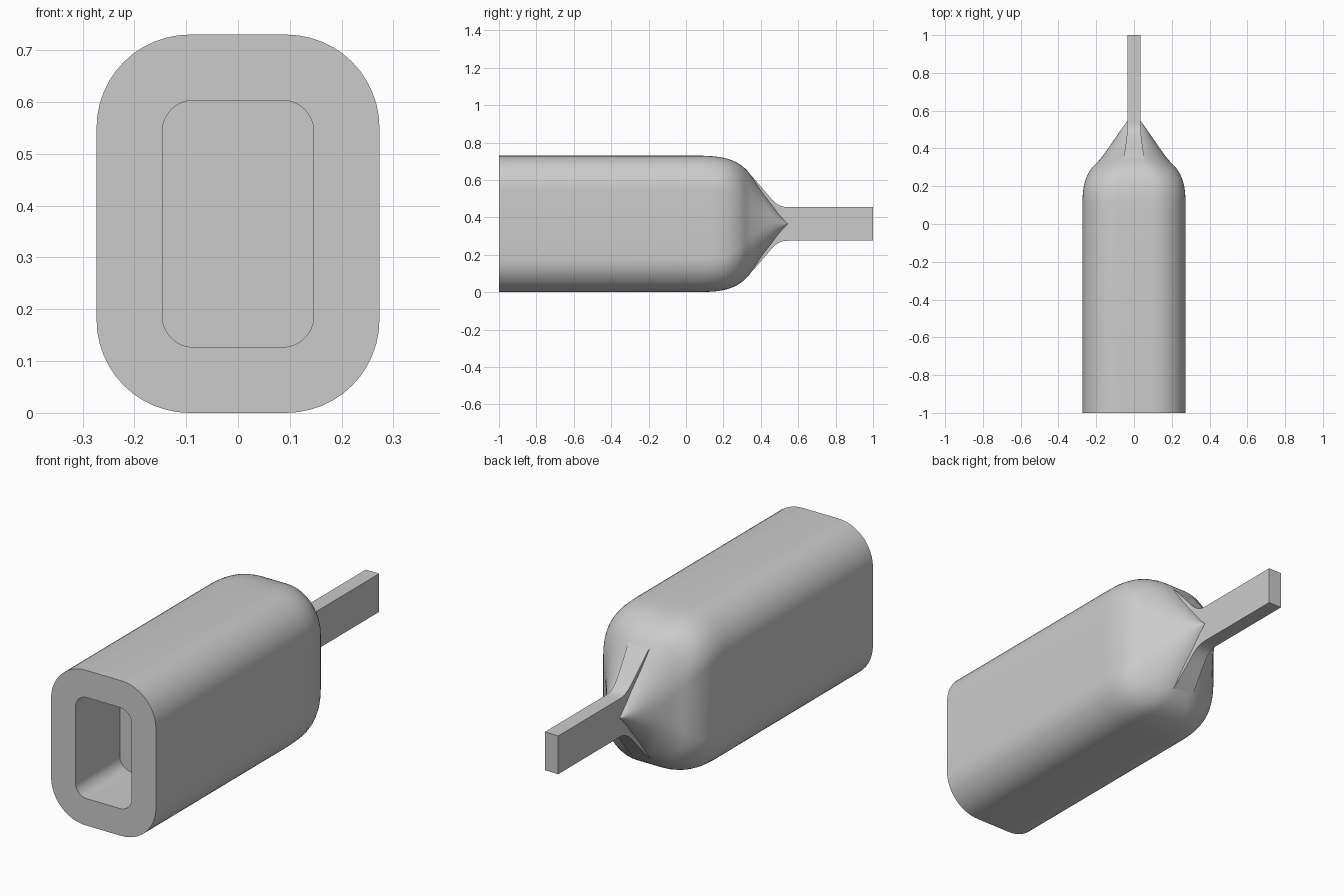
import bpy, bmesh, math

cube = bpy.data.objects.get("Cube")
if cube:
    bpy.data.objects.remove(cube, do_unlink=True)

MID_Z = 0.365

grey = bpy.data.materials.new("light grey")
grey.use_nodes = True
grey.diffuse_color = (0.6, 0.6, 0.6, 1)
grey.node_tree.nodes["Principled BSDF"].inputs["Base Color"].default_value = (0.6, 0.6, 0.6, 1)


def ring(y, w, h, rx, ry, seg):
    """Rectangle of half sizes w, h with elliptical corners, across the y axis."""
    pts = []
    for q, (sx, sz) in enumerate([(1, 1), (-1, 1), (-1, -1), (1, -1)]):
        for i in range(seg + 1):
            a = (q + i / seg) * math.pi / 2 if seg else 0
            cx = rx * math.cos(a) if seg else rx * sx
            cz = ry * math.sin(a) if seg else ry * sz
            pts.append((sx * (w - rx) + cx, y, MID_Z + sz * (h - ry) + cz))
    return pts


def loft(name, sections, seg):
    """Skin the sections in order and cap both ends."""
    bm = bmesh.new()
    rings = [[bm.verts.new(p) for p in ring(*s, seg)] for s in sections]
    n = len(rings[0])
    for a, b in zip(rings, rings[1:]):
        for i in range(n):
            j = (i + 1) % n
            bm.faces.new((a[i], a[j], b[j], b[i]))
    bm.faces.new(rings[0])
    bm.faces.new(rings[-1])
    bmesh.ops.remove_doubles(bm, verts=bm.verts, dist=1e-5)
    bmesh.ops.recalc_face_normals(bm, faces=bm.faces)
    mesh = bpy.data.meshes.new(name)
    bm.to_mesh(mesh)
    bm.free()
    mesh.materials.append(grey)
    ob = bpy.data.objects.new(name, mesh)
    bpy.context.collection.objects.link(ob)
    bpy.ops.object.select_all(action="DESELECT")
    ob.select_set(True)
    bpy.context.view_layer.objects.active = ob
    bpy.ops.object.shade_smooth_by_angle(angle=math.radians(32))
    return ob


def smooth_sections(keys, steps):
    """Catmull-Rom spline through the key sections."""
    out = []
    for k in range(len(keys) - 1):
        p0, p1 = keys[max(k - 1, 0)], keys[k]
        p2, p3 = keys[k + 1], keys[min(k + 2, len(keys) - 1)]
        for s in range(steps):
            t = s / steps
            out.append(tuple(
                0.5 * (2 * b + (c - a) * t + (2 * a - 5 * b + 4 * c - d) * t * t
                       + (3 * b - a - 3 * c + d) * t ** 3)
                for a, b, c, d in zip(p0, p1, p2, p3)))
    return out + [keys[-1]]


# Hollow front pocket, rim, straight body and tapered shoulder in one skin
pocket = [(-0.67, 0.146, 0.238, 0.06, 0.06), (-1, 0.146, 0.238, 0.06, 0.06)]
rim = [(-1, 0.273, 0.365, 0.18, 0.18)]
shoulder = smooth_sections([
    (0.08, 0.273, 0.365, 0.18, 0.18),
    (0.16, 0.271, 0.36, 0.18, 0.18),
    (0.23, 0.258, 0.346, 0.178, 0.182),
    (0.29, 0.228, 0.317, 0.17, 0.19),
    (0.34, 0.182, 0.27, 0.15, 0.2),
    (0.40, 0.137, 0.185, 0.125, 0.165),
    (0.46, 0.096, 0.107, 0.092, 0.102),
    (0.50, 0.068, 0.055, 0.067, 0.054),
    (0.545, 0.036, 0.004, 0.036, 0.004)], 4)
loft("body", pocket + rim + shoulder, 12)

# Flat tail bar whose upper and lower edges flare into fins on the shoulder
tail_profile = [
    (0.25, 0.056, 0.26), (0.32, 0.056, 0.285), (0.36, 0.053, 0.247),
    (0.42, 0.044, 0.177), (0.46, 0.039, 0.13), (0.48, 0.037, 0.111),
    (0.50, 0.036, 0.099), (0.52, 0.035, 0.092), (0.545, 0.035, 0.09),
    (1.0, 0.035, 0.09)]
loft("tail_bar", [(y, w, h, 0, 0) for y, w, h in tail_profile], 0)
